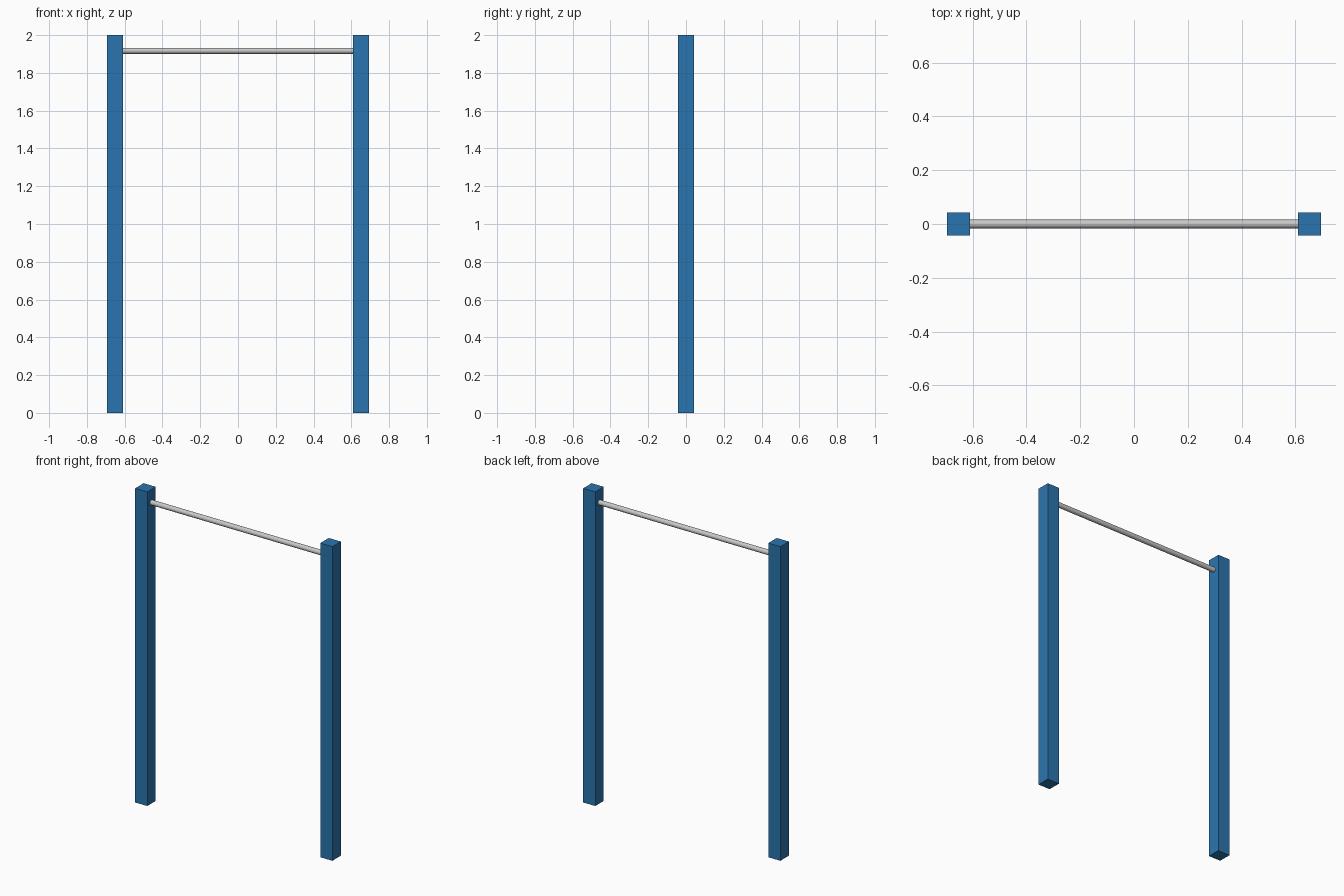
import bpy
import math

if "Cube" in bpy.data.objects:
    bpy.data.objects.remove(bpy.data.objects["Cube"])

POST_W = 0.085   # square post width
POST_X = 0.652   # post centre distance from the middle
BAR_Z = 1.917
BAR_R = 0.016


def material(name, rgb):
    m = bpy.data.materials.new(name)
    m.diffuse_color = (*rgb, 1)
    m.use_nodes = True
    m.node_tree.nodes["Principled BSDF"].inputs["Base Color"].default_value = m.diffuse_color
    return m


blue = material("blue_paint", (0.024, 0.178, 0.425))
steel = material("steel_grey", (0.58, 0.58, 0.58))

# Two square upright posts
for side, name in ((-1, "left_post"), (1, "right_post")):
    bpy.ops.mesh.primitive_cube_add(size=1, location=(side * POST_X, 0, 1))
    post = bpy.context.object
    post.name = name
    post.scale = (POST_W, POST_W, 2)
    bpy.ops.object.transform_apply(location=False, rotation=False, scale=True)
    post.data.materials.append(blue)

# Round horizontal bar between the posts
bpy.ops.mesh.primitive_cylinder_add(
    vertices=16, radius=BAR_R, depth=2 * (POST_X - POST_W / 2) + 0.002,
    location=(0, 0, BAR_Z), rotation=(0, math.pi / 2, 0))
bar = bpy.context.object
bar.name = "pull_up_bar"
bar.data.materials.append(steel)
bpy.ops.object.shade_smooth_by_angle(angle=math.radians(40))
